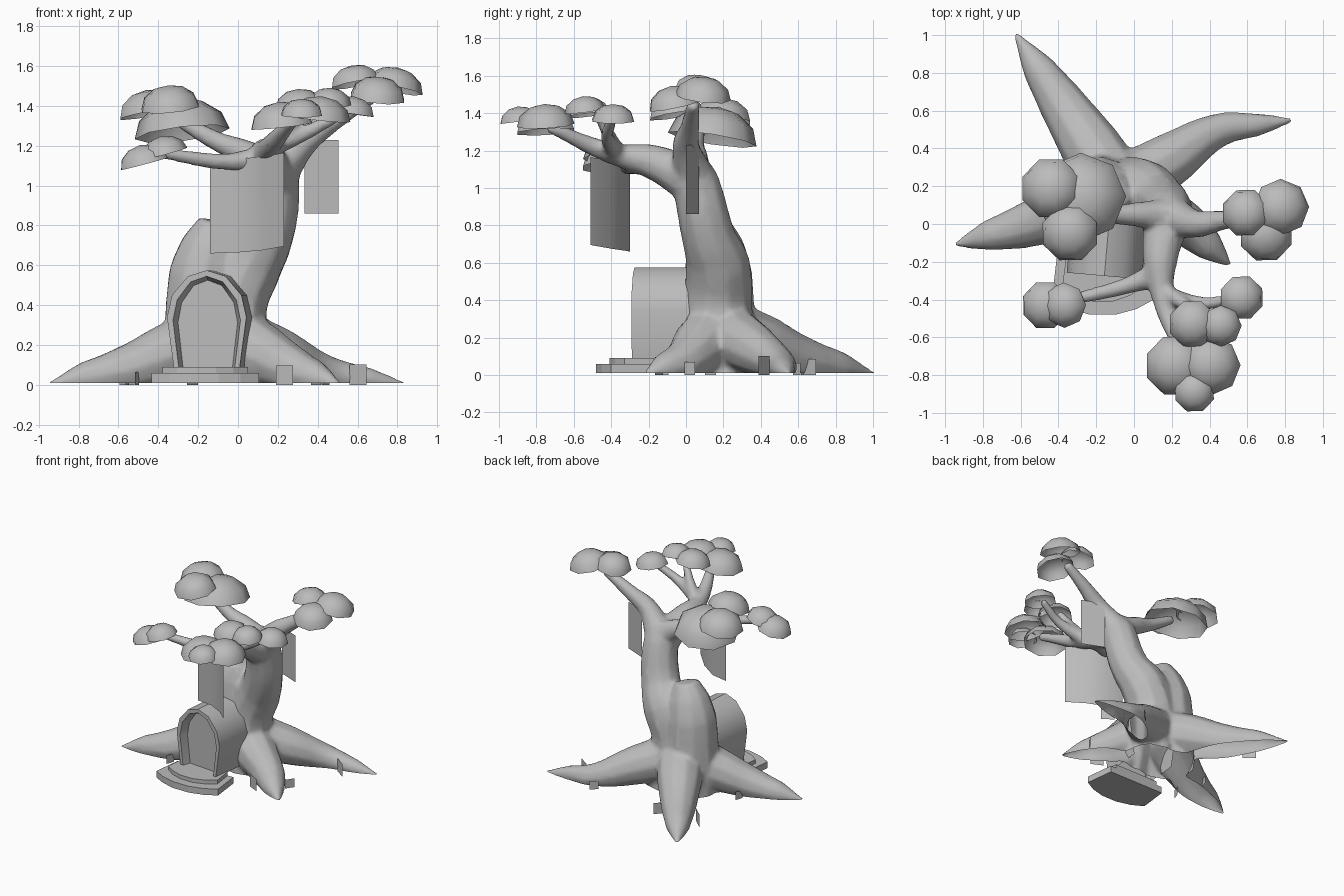
import bpy, bmesh, math, random
from mathutils import Vector, Matrix

cube = bpy.data.objects.get("Cube")
if cube:
    bpy.data.objects.remove(cube)
random.seed(4)

grey = bpy.data.materials.new("plain_grey")
grey.use_nodes = True
grey.diffuse_color = (.5, .5, .5, 1)
grey.node_tree.nodes["Principled BSDF"].inputs["Base Color"].default_value = grey.diffuse_color


def activate(objects):
    bpy.ops.object.select_all(action='DESELECT')
    for obj in objects:
        obj.select_set(True)
    bpy.context.view_layer.objects.active = objects[0]


def smooth(obj, degrees):
    activate([obj])
    bpy.ops.object.shade_smooth_by_angle(angle=math.radians(degrees))


def finish(name, bm):
    mesh = bpy.data.meshes.new(name)
    bm.to_mesh(mesh)
    bm.free()
    mesh.materials.append(grey)
    obj = bpy.data.objects.new(name, mesh)
    bpy.context.collection.objects.link(obj)
    return obj


limbs = []


def limb(name, points, radii):
    """Tube through the points; two radii mean an even taper."""
    curve = bpy.data.curves.new(name, 'CURVE')
    curve.dimensions = '3D'
    curve.bevel_depth = 1
    curve.bevel_resolution = 3
    curve.resolution_u = 5
    curve.use_fill_caps = True
    spline = curve.splines.new('BEZIER')
    last = len(points) - 1
    spline.bezier_points.add(last)
    if len(radii) == 2:
        thick, thin = radii
        radii = [thick + (thin - thick) * (i / last) ** .7 for i in range(len(points))]
    for knot, point, radius in zip(spline.bezier_points, points, radii):
        knot.co = point
        knot.radius = radius
        knot.handle_left_type = knot.handle_right_type = 'AUTO'
    obj = bpy.data.objects.new(name, curve)
    bpy.context.collection.objects.link(obj)
    limbs.append(obj)


# Hanging banners and grass cards: upright sheets over a ground path, the last end lifted by rise
def sheet(name, path, low, high, rise=0):
    bm = bmesh.new()
    last = len(path) - 1
    columns = [[bm.verts.new((*point, z + rise * (i / last) ** 2)) for z in (low, high)]
               for i, point in enumerate(path)]
    for (a, b), (c, d) in zip(columns, columns[1:]):
        bm.faces.new((a, c, d, b))
    return finish(name, bm)


# Leaning trunk beside a broken stump
limb("trunk", [(0, .17, -.1), (-.03, .17, .4), (.05, .17, .59), (.135, .12, .74), (.18, .05, 1.03), (.16, 0, 1.16)],
     (.2, .185, .175, .145, .13, .09))
limb("stump", [(-.16, .17, -.1), (-.17, .17, .55), (-.14, .16, .7), (-.11, .15, .82)], (.22, .185, .15, .09))


# Roots: spread from one core, flatten over a knee and end in a point, with grass on both flanks
def root(name, tip, knee, girth):
    core, tip, knee = Vector((-.08, .18, .25)), Vector((*tip, 0)), Vector((*knee, girth * .6))
    limb(f"{name}_root", [tip, (tip + knee) / 2, knee, (knee + core) / 2, core],
         (.015, girth * .7, girth, girth * .5 + .1, .175))
    along = (tip - knee).normalized()
    across = along.cross(Vector((0, 0, 1))).normalized()
    for side, word in ((-1, "near"), (1, "far")):
        place = (knee + along * random.uniform(-.1, .15) + across * side * (girth + .01)).xy
        size = random.uniform(.06, .11)
        half = Vector((size / 2, 0))
        half.rotate(Matrix.Rotation(random.uniform(0, math.pi), 2))
        sheet(f"{name}_{word}_grass", [place - half, place + half], 0, size)


root("right", (-.95, -.11), (-.58, -.01), .12)
root("back", (-.63, 1.01), (-.37, .62), .13)
root("left", (.84, .55), (.46, .5), .09)
root("front", (.51, -.22), (.28, -.01), .12)

# Branches and twigs
limb("left_branch", [(.19, .05, 1.05), (.33, 0, 1.22), (.47, .02, 1.32), (.68, .04, 1.45)], (.11, .035))
limb("right_branch", [(.17, .04, 1.08), (.04, .05, 1.16), (-.1, .05, 1.22), (-.3, .07, 1.33)], (.1, .035))
limb("front_branch", [(.18, .05, 1.03), (.14, -.18, 1.14), (.15, -.38, 1.18), (.28, -.74, 1.33)], (.13, .095, .06, .03))
limb("low_branch", [(.14, -.26, 1.14), (-.05, -.33, 1.12), (-.42, -.42, 1.17)], (.07, .028))
limb("upper_twig", [(.16, -.36, 1.17), (.23, -.4, 1.26), (.33, -.47, 1.39)], (.055, .028))
limb("side_twig", [(.17, -.38, 1.19), (.37, -.42, 1.28), (.55, -.39, 1.38)], (.05, .028))

# Fuse all limbs into one skin
activate(limbs)
bpy.ops.object.convert(target='MESH')
bpy.ops.object.join()
tree = bpy.context.object
tree.name = "tree_trunk"
remesh = tree.modifiers.new("fuse", 'REMESH')
remesh.mode = 'VOXEL'
remesh.voxel_size = .016
tree.modifiers.new("soften", 'SMOOTH').iterations = 7
tree.modifiers.new("simplify", 'DECIMATE').ratio = .2
bpy.ops.object.convert(target='MESH')
tree = bpy.context.object

# Open base at ground level
bm = bmesh.new()
bm.from_mesh(tree.data)
bmesh.ops.bisect_plane(bm, geom=bm.verts[:] + bm.edges[:] + bm.faces[:], plane_co=(0, 0, .01),
                       plane_no=(0, 0, 1), clear_inner=True)
bm.to_mesh(tree.data)
bm.free()
tree.data.materials.clear()
tree.data.materials.append(grey)
smooth(tree, 60)


# Leaf caps: open eight-sided domes, leaning away from the middle of their cluster
def leaf_cluster(name, middle, lean, *caps):
    for number, (x, y, z, radius) in enumerate(caps, start=1):
        bm = bmesh.new()
        bmesh.ops.create_uvsphere(bm, u_segments=8, v_segments=6, radius=radius)
        bmesh.ops.delete(bm, geom=[v for v in bm.verts if v.co.z < -.001], context='VERTS')
        outward = Vector((x, y, 0)) - Vector((*middle, 0))
        axis = Vector((0, 0, 1)).cross(outward)
        bm.transform(Matrix.Translation((x, y, z)) @ Matrix.Rotation(math.radians(lean), 4, axis)
                     @ Matrix.Diagonal((1, 1, .74, 1)) @ Matrix.Rotation(number * .4, 4, 'Z'))
        smooth(finish(f"{name}_{number}", bm), 50)


leaf_cluster("right_leaves", (-.25, .1), 11, (-.44, .19, 1.36, .165), (-.28, .14, 1.26, .24), (-.34, -.05, 1.39, .155))
leaf_cluster("left_leaves", (.66, .02), 13, (.59, .06, 1.51, .13), (.78, .09, 1.485, .15), (.7, -.06, 1.44, .145))
leaf_cluster("low_leaves", (-.2, -.4), 15, (-.47, -.43, 1.11, .13), (-.37, -.43, 1.16, .12))
leaf_cluster("front_leaves", (.32, -.7), 7, (.22, -.75, 1.3, .165), (.41, -.75, 1.335, .155), (.32, -.89, 1.355, .11))
leaf_cluster("twig_leaves", (.4, -.4), 8, (.31, -.53, 1.39, .13), (.46, -.54, 1.41, .11), (.57, -.39, 1.36, .12))

smooth(sheet("front_banner", [(-.14, -.3), (-.01, -.32), (.12, -.4), (.23, -.51)], .66, 1.13, rise=.035), 60)
sheet("left_banner", [(.335, .07), (.505, 0)], .86, 1.23)

# Arched doorway: outer shell, framed rim and recessed door, turned a little
half_arch = [(.165, 0), (.2, .26), (.175, .37), (.095, .465)]
outline = half_arch + [(0, .495)] + [(-x, z) for x, z in reversed(half_arch)]


def arch(bm, y, inset):
    wide, tall = 1 - inset / .2, 1 - inset / .5
    return [bm.verts.new((x * wide, y, z * tall)) for x, z in outline]


bm = bmesh.new()
rings = [arch(bm, .34, 0), arch(bm, 0, 0), arch(bm, 0, .03), arch(bm, .06, .05)]
for outer, inner in zip(rings, rings[1:]):
    for i in range(len(outline) - 1):
        bm.faces.new((outer[i], outer[i + 1], inner[i + 1], inner[i]))
bm.faces.new(rings[-1])
bmesh.ops.recalc_face_normals(bm, faces=bm.faces)
bm.transform(Matrix.Translation((-.157, -.275, .08)) @ Matrix.Rotation(math.radians(-5), 4, 'Z'))
smooth(finish("doorway", bm), 35)


# Two bow-fronted steps
def step(name, half_width, front, low, high):
    bm = bmesh.new()
    bow = [(.9, -.17), (1, front + .08), (.66, front + .03), (.25, front)]
    plan = bow + [(-x, y) for x, y in reversed(bow)]
    base = bm.faces.new([bm.verts.new((x * half_width - .165, y, low)) for x, y in plan])
    top = bmesh.ops.extrude_face_region(bm, geom=[base])["geom"]
    bmesh.ops.translate(bm, verts=[v for v in top if isinstance(v, bmesh.types.BMVert)], vec=(0, 0, high - low))
    bmesh.ops.recalc_face_normals(bm, faces=bm.faces)
    finish(name, bm)


step("lower_step", .27, -.48, .01, .06)
step("upper_step", .215, -.41, .06, .09)
